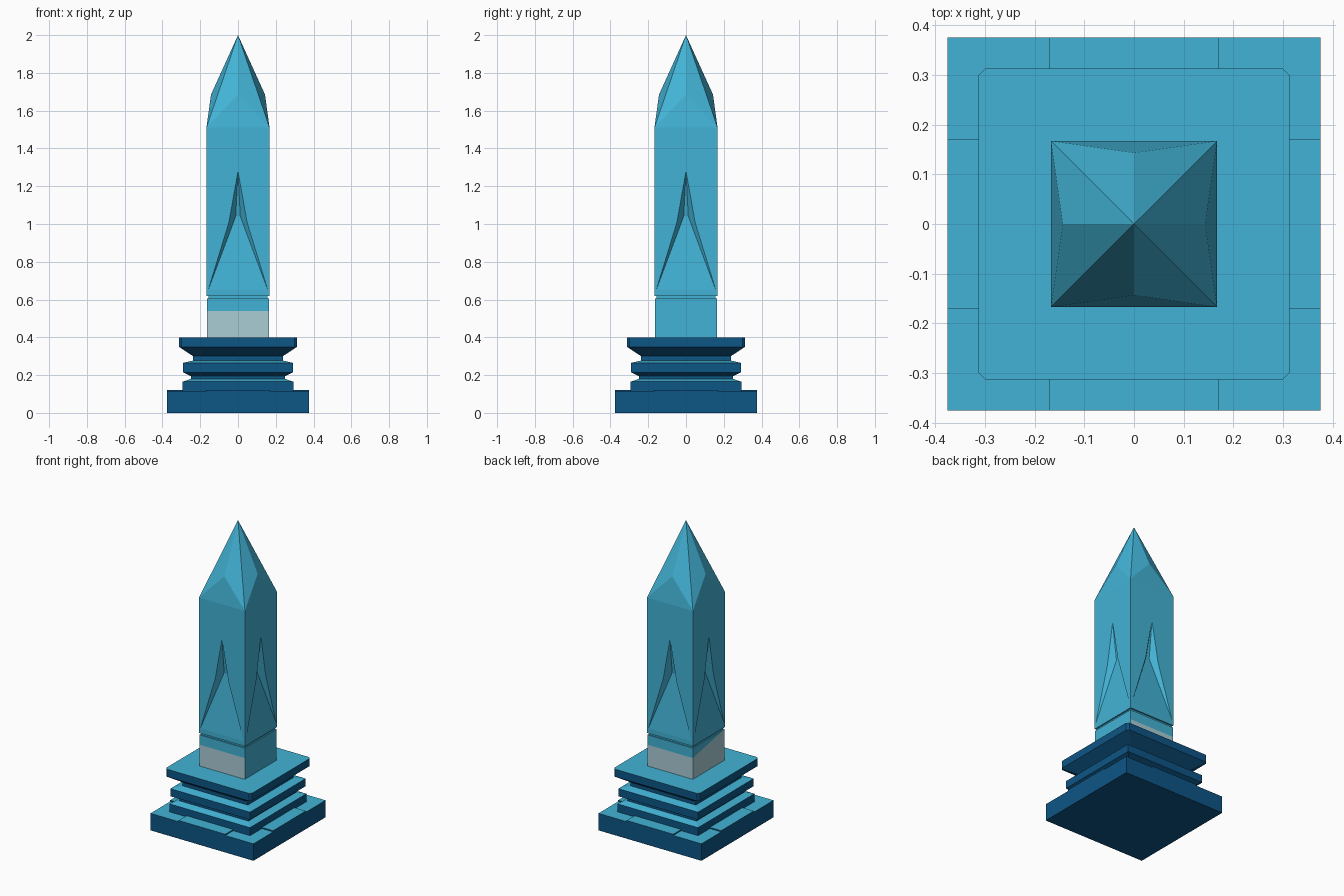
import bpy, bmesh, math
from mathutils import Matrix, Vector

if "Cube" in bpy.data.objects:
    bpy.data.objects.remove(bpy.data.objects["Cube"])


def material(name, rgb):
    m = bpy.data.materials.new(name)
    m.diffuse_color = (*rgb, 1)
    m.use_nodes = True
    m.node_tree.nodes["Principled BSDF"].inputs["Base Color"].default_value = m.diffuse_color
    return m


SKY = material("sky blue", (0.055, 0.45, 0.67))
NAVY = material("deep blue", (0.004, 0.092, 0.235))
GREY = material("pale grey", (0.40, 0.61, 0.67))


def finish(name, bm, mats):
    bmesh.ops.remove_doubles(bm, verts=bm.verts, dist=1e-5)
    me = bpy.data.meshes.new(name)
    bm.to_mesh(me)
    bm.free()
    for m in mats:
        me.materials.append(m)
    ob = bpy.data.objects.new(name, me)
    bpy.context.collection.objects.link(ob)
    return ob


def ring_points(h, c):
    """Square outline of half width h, with corners cut by c."""
    if c == 0:
        return [(-h, -h), (h, -h), (h, h), (-h, h)]
    k = h - c
    return [(-k, -h), (k, -h), (h, -k), (h, k), (k, h), (-k, h), (-h, k), (-h, -k)]


def square_stack(name, profile, mats, chamfer=0):
    """Stack square rings (half width, z); upward faces take the second colour."""
    bm = bmesh.new()
    rings = [[bm.verts.new((x, y, z)) for x, y in ring_points(h, chamfer)] for h, z in profile]
    n = len(rings[0])
    for a, b in zip(rings, rings[1:]):
        for i in range(n):
            j = (i + 1) % n
            bm.faces.new((a[i], a[j], b[j], b[i]))
    bm.faces.new(rings[0][::-1])
    bm.faces.new(rings[-1])
    bm.normal_update()
    for f in bm.faces:
        f.material_index = 1 if len(mats) > 1 and f.normal.z > 0.3 else 0
    return finish(name, bm, mats)


# Plinth with slightly lower corner blocks
square_stack("plinth", [(0.375, 0), (0.375, 0.112)], [NAVY, SKY])
bm = bmesh.new()
a, b = 0.17, 0.375
outline = [(-a, -b), (a, -b), (a, -a), (b, -a), (b, a), (a, a),
           (a, b), (-a, b), (-a, a), (-b, a), (-b, -a), (-a, -a)]
lo = [bm.verts.new((x, y, 0.112)) for x, y in outline]
hi = [bm.verts.new((x, y, 0.12)) for x, y in outline]
bm.faces.new(hi).material_index = 1
for i in range(12):
    j = (i + 1) % 12
    bm.faces.new((lo[i], lo[j], hi[j], hi[i]))
finish("plinth_cross", bm, [NAVY, SKY])

# Moulded tiers
square_stack("moulded_tiers", [(0.293, 0.112), (0.293, 0.165), (0.25, 0.18), (0.25, 0.195),
                               (0.29, 0.215), (0.29, 0.265), (0.237, 0.277), (0.237, 0.30)],
             [NAVY, SKY])
square_stack("top_slab", [(0.237, 0.30), (0.313, 0.35), (0.313, 0.40)], [NAVY, SKY], 0.014)

# Column foot: grey lower part on three sides, slanted on the left side
bm = bmesh.new()
bmesh.ops.create_cube(bm, size=1, matrix=Matrix.Translation((0, 0, 0.5025)) @ Matrix.Diagonal((0.33, 0.33, 0.205, 1)))


def side_cut(test, co, no):
    faces = [f for f in bm.faces if test(f.normal)]
    geom = list({e for f in faces for e in list(f.edges) + list(f.verts)}) + faces
    bmesh.ops.bisect_plane(bm, geom=geom, plane_co=co, plane_no=no)


bm.normal_update()
side_cut(lambda n: abs(n.y) > 0.9, (0, 0, 0.54), (0, 0, 1))
bm.normal_update()
slant = Vector((0, 0.065, 0.33)).normalized()
side_cut(lambda n: n.x < -0.9, (0, 0.165, 0.54), slant)
bm.normal_update()
for f in bm.faces:
    c = f.calc_center_median()
    if abs(f.normal.y) > 0.9:
        f.material_index = int(c.z < 0.54)
    elif f.normal.x < -0.9:
        f.material_index = int((c - Vector((0, 0.165, 0.54))).dot(slant) < 0)
finish("column_foot", bm, [SKY, GREY])

# Thin groove between foot and shaft
square_stack("groove", [(0.157, 0.60), (0.157, 0.625)], [SKY])

# Shaft: one side with a sunken spire and a faceted tip, repeated four times
h = 0.167
P = {  # sideways, inward depth, height
    "A": (-h, 0, 0.618), "B": (h, 0, 0.618), "C": (h, 0, 1.51), "D": (-h, 0, 1.51),
    "bl": (-0.158, 0, 0.65), "br": (0.158, 0, 0.65),
    "ol": (-0.048, 0, 1.01), "or": (0.048, 0, 1.01),
    "il": (-0.012, 0.04, 1.04), "ir": (0.012, 0.04, 1.04),
    "ap": (0, 0, 1.28), "mid": (0, 0.024, 1.685), "top": (0, h, 2.0),
}
SIDE = ["A B br bl", "A bl ol ap D", "B C ap or br", "D ap C",
        "bl br ir il", "bl il ap ol", "br or ap ir", "il ir ap",
        "D C mid", "C top mid", "D mid top"]
bm = bmesh.new()
for k in range(4):
    rot = Matrix.Rotation(k * math.pi / 2, 3, 'Z')
    vs = {n: bm.verts.new(rot @ Vector((x, d - h, z))) for n, (x, d, z) in P.items()}
    for f in SIDE:
        bm.faces.new([vs[n] for n in f.split()])
bm.faces.new([bm.verts.new((x, y, 0.618)) for x, y in ring_points(h, 0)[::-1]])
finish("shaft", bm, [SKY])
